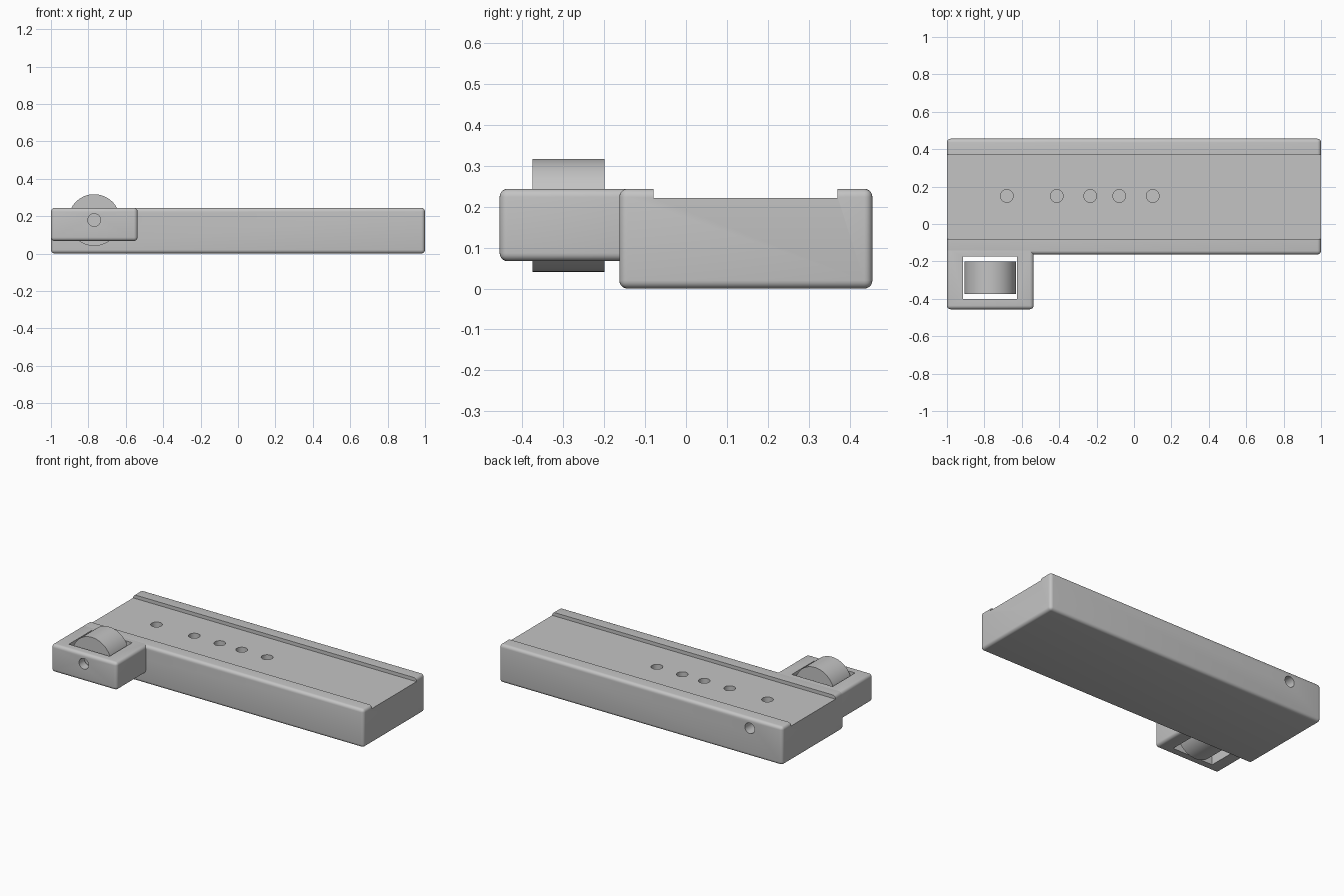
import bpy
import math

cube = bpy.data.objects.get("Cube")
if cube:
    bpy.data.objects.remove(cube, do_unlink=True)

# Single grey material
grey = bpy.data.materials.new("plain grey")
grey.use_nodes = True
colour = (0.55, 0.55, 0.55, 1)
grey.diffuse_color = colour
grey.node_tree.nodes["Principled BSDF"].inputs["Base Color"].default_value = colour


def finish(obj, name):
    obj.name = name
    obj.data.materials.append(grey)
    return obj


def box(name, x, y, z, radius=0):
    """Box from axis ranges, optionally with all edges rounded."""
    ranges = (x, y, z)
    bpy.ops.mesh.primitive_cube_add(size=1, location=[sum(r) / 2 for r in ranges])
    obj = finish(bpy.context.object, name)
    obj.scale = [r[1] - r[0] for r in ranges]
    bpy.ops.object.transform_apply(location=False, rotation=False, scale=True)
    if radius:
        mod = obj.modifiers.new("rounding", "BEVEL")
        mod.width = radius
        mod.segments = 5
        bpy.ops.object.modifier_apply(modifier=mod.name)
    return obj


def cylinder(name, location, radius, depth, along_y=False, sides=32):
    bpy.ops.mesh.primitive_cylinder_add(
        vertices=sides, radius=radius, depth=depth, location=location,
        rotation=(math.pi / 2 if along_y else 0, 0, 0))
    return finish(bpy.context.object, name)


def cut(target, cutter):
    """Subtract the cutter and discard it."""
    bpy.context.view_layer.objects.active = target
    mod = target.modifiers.new("cut", "BOOLEAN")
    mod.operation = "DIFFERENCE"
    mod.solver = "EXACT"
    mod.object = cutter
    bpy.ops.object.modifier_apply(modifier=mod.name)
    bpy.data.objects.remove(cutter, do_unlink=True)


def smooth(obj):
    bpy.ops.object.select_all(action="DESELECT")
    obj.select_set(True)
    bpy.context.view_layer.objects.active = obj
    bpy.ops.object.shade_smooth_by_angle(angle=math.radians(30))


WHEEL_X, WHEEL_Z = -0.769, 0.179
TOP = 0.244

# Long rounded body with a shallow channel along the top
body = box("body", (-1, 1), (-0.163, 0.456), (0, TOP), 0.02)
cut(body, box("channel_cutter", (-1.1, 1.1), (-0.079, 0.371), (0.222, 0.4)))

# Row of blind holes in the channel floor
for x in (-0.68, -0.413, -0.234, -0.079, 0.1):
    cut(body, cylinder("hole_cutter", (x, 0.15, 0.22), 0.034, 0.2))

# Wheel bracket sunk into the front of the body, with an open window
bracket = box("bracket", (-1, -0.537), (-0.456, -0.12), (0.067, TOP), 0.02)
cut(bracket, box("window_cutter", (-0.914, -0.626), (-0.4, -0.173), (-0.1, 0.4)))

# Axle bore from front to back
for part in (body, bracket):
    cut(part, cylinder("axle_cutter", (WHEEL_X, 0, WHEEL_Z), 0.034, 1.2, True))
    smooth(part)

# Wheel floating in the window
wheel = cylinder("wheel", (WHEEL_X, -0.2875, WHEEL_Z), 0.138, 0.176, True, 64)
smooth(wheel)
